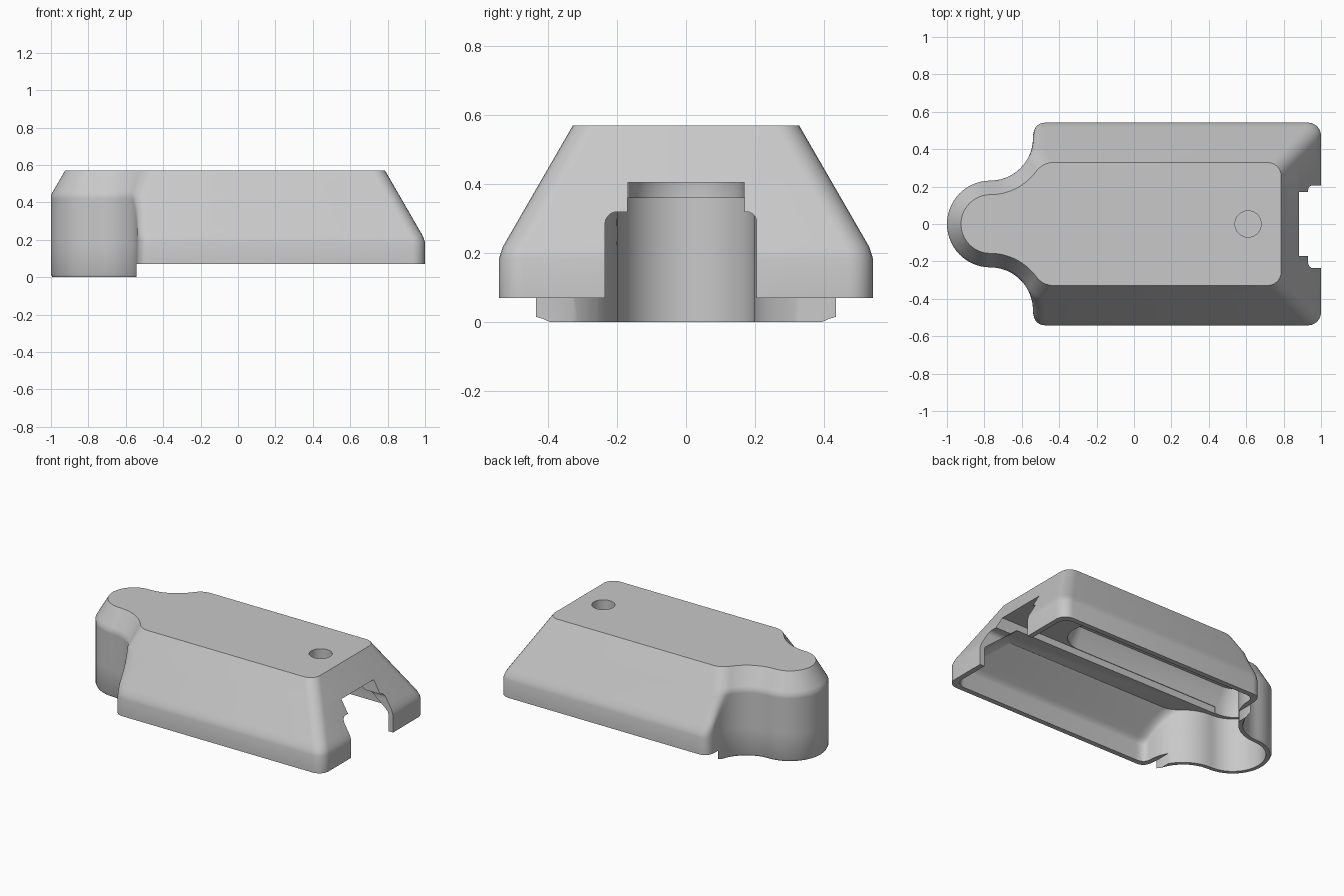
import bpy, bmesh, math

cube = bpy.data.objects.get("Cube")
if cube:
    bpy.data.objects.remove(cube, do_unlink=True)

grey = bpy.data.materials.new("plain_grey")
grey.use_nodes = True
GREY = (0.58, 0.58, 0.58, 1)
grey.diffuse_color = GREY
grey.node_tree.nodes["Principled BSDF"].inputs["Base Color"].default_value = GREY

SLOPE = math.tan(math.radians(60))
INNER_SLOPE = math.tan(math.radians(39))
NOSE_X, NOSE_R, NECK_R, HALF_WIDTH = -0.768, 0.232, 0.228, 0.542


def arc(cx, cy, r, a0, a1, n):
    angles = [math.radians(a0 + (a1 - a0) * i / n) for i in range(n + 1)]
    return [(cx + r * math.cos(a), cy + r * math.sin(a)) for a in angles]


def outline(nose, side):
    """Plan shape: round nose, hollow neck and long body, each inset."""
    w, r = HALF_WIDTH - side, 0.07
    neck_r, neck_y = NECK_R + nose, NOSE_R + NECK_R
    end = math.asin(min(0, (w - 0.05 - neck_y) / neck_r))
    half = arc(NOSE_X, 0, NOSE_R - nose, 180, 90, 14)
    half += arc(NOSE_X, neck_y, neck_r, -90, math.degrees(end), 16)[1:]
    # Shoulder corner: a curve leaving the neck along its tangent
    ax, ay = half[-1]
    bx = ax - math.tan(end) * (w - ay)
    reach = r * math.cos(end)
    for i in range(1, 8):
        t = i / 7
        half.append(((1 - t) ** 2 * ax + 2 * t * (1 - t) * bx + t * t * (bx + reach),
                     (1 - t) ** 2 * ay + (1 - (1 - t) ** 2) * w))
    half += arc(1 - side - r, w - r, r, 90, 0, 6)
    return half + [(x, -y) for x, y in reversed(half[1:])]


def level(points, z):
    return [(x, y, z) for x, y in points]


def loft(name, rings):
    bm = bmesh.new()
    loops = [[bm.verts.new(p) for p in ring] for ring in rings]
    n = len(loops[0])
    for a, b in zip(loops, loops[1:]):
        for i in range(n):
            j = (i + 1) % n
            bm.faces.new((a[i], a[j], b[j], b[i]))
    bm.faces.new(loops[0])
    bm.faces.new(loops[-1])
    bmesh.ops.recalc_face_normals(bm, faces=bm.faces)
    mesh = bpy.data.meshes.new(name)
    bm.to_mesh(mesh)
    bm.free()
    mesh.materials.append(grey)
    ob = bpy.data.objects.new(name, mesh)
    bpy.context.collection.objects.link(ob)
    return ob


def housing(name, inset, base, top, lean):
    """Slices: upright walls that lean in, the nose higher up than the sides."""
    heights = [0.185, 0.202] + [0.22 + 0.028 * i for i in range(7)] + [0.42, 0.44, 0.46]
    rings = list(base)
    for z in [h for h in heights if h < top - 0.005] + [top]:
        side = 0.005 if z == 0.202 else max(0, (z - 0.2) / lean)
        nose = max(0, (z - 0.44) / SLOPE)
        rings.append(level(outline(inset + nose, inset + side), z))
    return loft(name, rings)


def box(name, lo, hi):
    pts = [(lo[0], lo[1]), (hi[0], lo[1]), (hi[0], hi[1]), (lo[0], hi[1])]
    return loft(name, [level(pts, lo[2]), level(pts, hi[2])])


def capsule(r):
    return arc(-0.79, 0, r, 90, 270, 20) + arc(0.3, 0, r, -90, 90, 20)


def notch_cutter():
    """Wide lower opening with rounded shoulders."""
    profile = [(-0.235, -0.1)] + arc(-0.2, 0.285, 0.035, 180, 90, 5)
    profile += arc(0.175, 0.29, 0.03, 90, 0, 5) + [(0.205, -0.1)]
    return loft("notch_cutter", [[(x, y, z) for y, z in profile] for x in (0.7, 1.2)])


# Outer shell with a softened lower edge
shell = housing("cover_shell", 0,
                [level(outline(0.008, 0.008), 0), level(outline(0, 0), 0.015)], 0.57, SLOPE)

# Hollow inside, cable channel, roof groove, notch, blind hole, raised body edge
cutters = [
    housing("cavity_cutter", 0.034, [level(outline(0.034, 0.034), -0.1)], 0.36, INNER_SLOPE),
    box("channel_cutter", (-0.77, -0.17, 0.28), (1.2, 0.17, 0.405)),
    loft("groove_cutter", [level(capsule(0.166), 0.29), level(capsule(0.166), 0.44),
                           level(capsule(0.12), 0.53)]),
    notch_cutter(),
    loft("hole_cutter", [level(arc(0.61, 0, 0.07, 0, 348.75, 31), z) for z in (0.47, 0.7)]),
    box("base_cutter", (-0.5415, -1, -0.2), (1.3, 1, 0.07)),
]

bpy.ops.object.select_all(action='DESELECT')
shell.select_set(True)
bpy.context.view_layer.objects.active = shell
for cutter in cutters:
    cutter.hide_render = True
    mod = shell.modifiers.new(cutter.name, 'BOOLEAN')
    mod.operation = 'DIFFERENCE'
    mod.solver = 'EXACT'
    mod.object = cutter
    bpy.ops.object.modifier_apply(modifier=mod.name)
    bpy.data.objects.remove(cutter, do_unlink=True)

bpy.ops.object.shade_smooth_by_angle(angle=math.radians(32))
